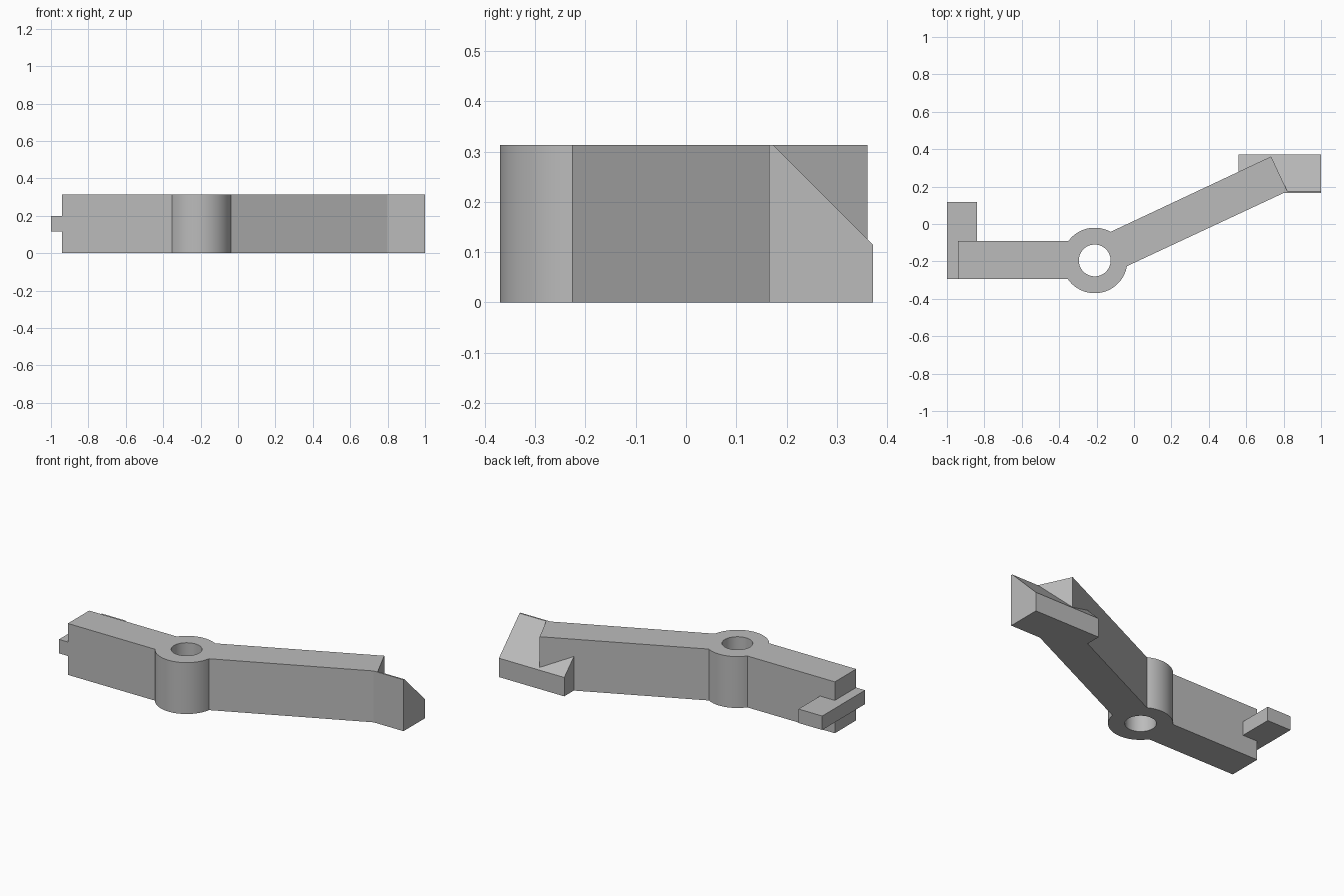
import bpy, bmesh
from math import radians, sin, cos
from mathutils import Vector

cube = bpy.data.objects.get("Cube")
if cube:
    bpy.data.objects.remove(cube)

HEIGHT = 0.313
HUB = Vector((-0.21, -0.195, 0))

grey = bpy.data.materials.new("plain grey")
grey.use_nodes = True
colour = (0.5, 0.5, 0.5, 1)
grey.diffuse_color = colour
grey.node_tree.nodes["Principled BSDF"].inputs["Base Color"].default_value = colour


def arc(radius, start, end, steps):
    """Points on a circle around the pivot, angles in degrees."""
    angles = [radians(start + (end - start) * i / steps) for i in range(steps + 1)]
    return [HUB + Vector((radius * cos(a), radius * sin(a), 0)) for a in angles]


def extrude_loops(name, loops, offset):
    """Fill closed loops (outer, then holes) and extrude them into a solid."""
    bm = bmesh.new()
    for loop in loops:
        verts = [bm.verts.new(p) for p in loop]
        for a, b in zip(verts, verts[1:] + verts[:1]):
            bm.edges.new((a, b))
    if len(loops) == 1:
        bm.faces.new(bm.verts[:])
    else:
        bmesh.ops.triangle_fill(bm, edges=bm.edges[:], use_beauty=True)
    result = bmesh.ops.extrude_face_region(bm, geom=bm.faces[:], use_keep_orig=True)
    moved = [g for g in result["geom"] if isinstance(g, bmesh.types.BMVert)]
    bmesh.ops.translate(bm, verts=moved, vec=offset)
    bmesh.ops.recalc_face_normals(bm, faces=bm.faces[:])
    flat = [e for e in bm.edges if e.is_manifold and e.calc_face_angle(1) < 0.001]
    bmesh.ops.dissolve_limit(bm, angle_limit=0.001, verts=[], edges=flat)
    mesh = bpy.data.meshes.new(name)
    bm.to_mesh(mesh)
    bm.free()
    mesh.materials.append(grey)
    obj = bpy.data.objects.new(name, mesh)
    bpy.context.collection.objects.link(obj)
    bpy.ops.object.select_all(action="DESELECT")
    obj.select_set(True)
    bpy.context.view_layer.objects.active = obj
    bpy.ops.object.shade_smooth_by_angle(angle=radians(30))
    return obj


# Lever body: straight arm, round hub with a bore, angled arm
outline = (
    [Vector((-0.94, -0.09, 0)), Vector((-0.94, -0.295, 0))]
    + arc(0.175, 214.8, 350, 40)
    + [Vector((0.82, 0.175, 0)), Vector((0.733, 0.361, 0))]
    + arc(0.175, 61, 143.1, 24)
)
bore = arc(0.085, 0, 360, 64)[:-1]
extrude_loops("lever_body", [outline, bore], Vector((0, 0, HEIGHT)))

# Sloped wedge at the end of the angled arm
wedge = [(0.165, 0), (0.372, 0), (0.372, 0.115), (0.174, HEIGHT), (0.165, HEIGHT)]
extrude_loops("end_wedge", [[Vector((0.56, y, z)) for y, z in wedge]],
              Vector((0.44, 0, 0)))

# Small tab at the end of the straight arm
tab = [(-1, -0.295), (-0.84, -0.295), (-0.84, 0.117), (-1, 0.117)]
extrude_loops("end_tab", [[Vector((x, y, 0.115)) for x, y in tab]],
              Vector((0, 0, 0.085)))
